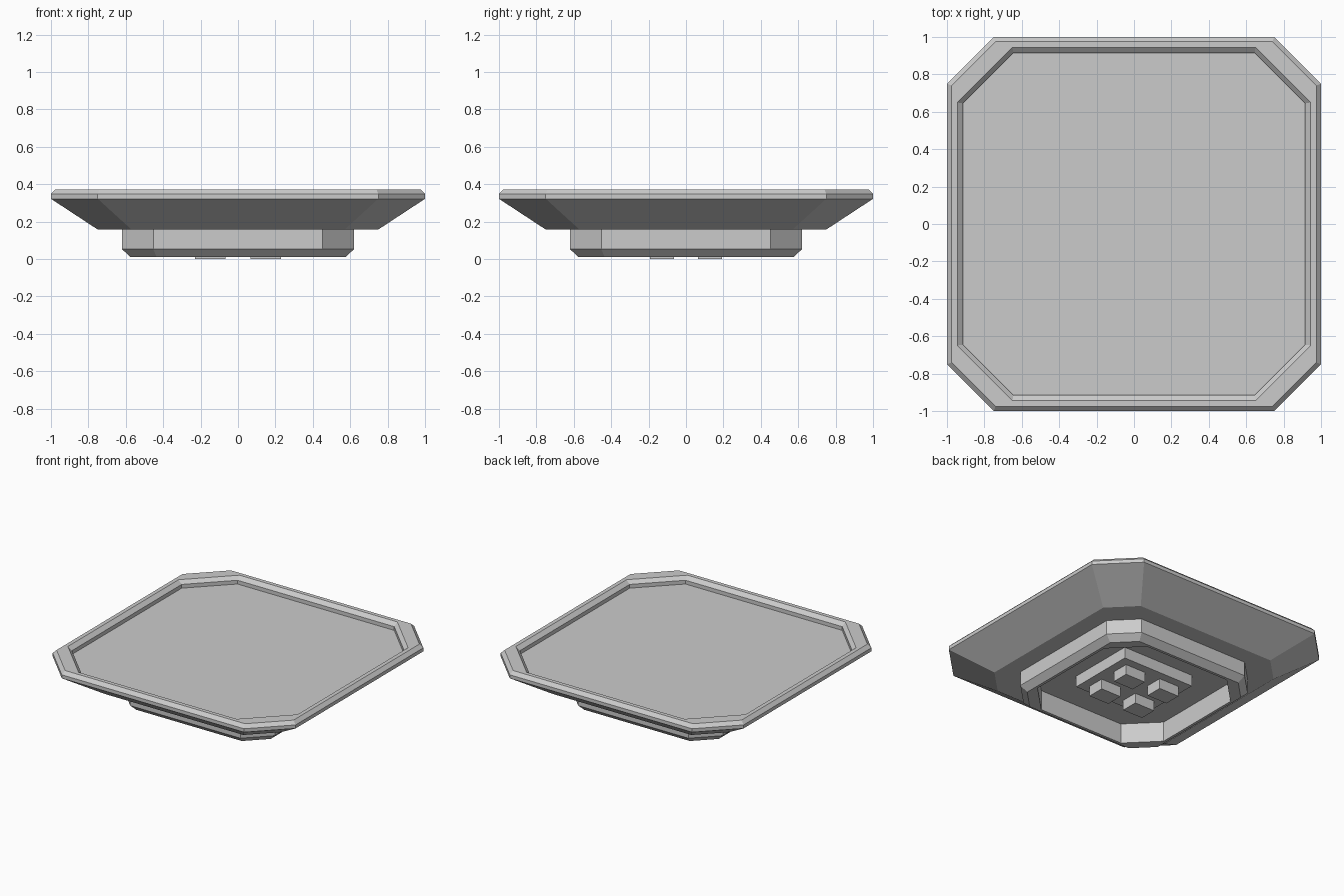
import bpy, bmesh

if "Cube" in bpy.data.objects:
    bpy.data.objects.remove(bpy.data.objects["Cube"])


def octagon(h, c, z):
    """Square of half-size h with corners cut, straight sides ending at +-c."""
    return [(h, -c, z), (h, c, z), (c, h, z), (-c, h, z),
            (-h, c, z), (-h, -c, z), (-c, -h, z), (c, -h, z)]


def loft(name, rings, closed=False):
    """Join octagon rings (h, c, z); cap the ends or close into a hollow ring."""
    bm = bmesh.new()
    loops = [[bm.verts.new(p) for p in octagon(*r)] for r in rings]
    pairs = list(zip(loops, loops[1:]))
    if closed:
        pairs.append((loops[-1], loops[0]))
    else:
        bm.faces.new(loops[0])
        bm.faces.new(loops[-1])
    for a, b in pairs:
        for i in range(8):
            j = (i + 1) % 8
            bm.faces.new((a[i], a[j], b[j], b[i]))
    finish(name, bm)


def box(name, x, y, z0, z1, sx, sy):
    bm = bmesh.new()
    bmesh.ops.create_cube(bm, size=1)
    for v in bm.verts:
        v.co = (x + v.co.x * sx, y + v.co.y * sy, (z0 + z1) / 2 + v.co.z * (z1 - z0))
    finish(name, bm)


def finish(name, bm):
    bmesh.ops.recalc_face_normals(bm, faces=bm.faces)
    me = bpy.data.meshes.new(name)
    bm.to_mesh(me)
    bm.free()
    bpy.context.collection.objects.link(bpy.data.objects.new(name, me))


# Tray: sloping underside, bevelled rim, bevelled lip and sunken floor
loft("tray", [(0.75, 0.57, 0.158), (1.0, 0.75, 0.322), (1.0, 0.75, 0.348),
              (0.975, 0.74, 0.373), (0.945, 0.65, 0.373), (0.915, 0.645, 0.348),
              (0.915, 0.645, 0.32)])

# Hollow base ring with bevelled lower edge
loft("base_ring", [(0.62, 0.453, 0.158), (0.62, 0.453, 0.053), (0.575, 0.435, 0.01),
                   (0.555, 0.35, 0.01), (0.555, 0.35, 0.158)], closed=True)

# Pedestal under the tray with four small blocks reaching the ground
box("pedestal", 0, 0, 0.075, 0.158, 0.59, 0.51)
for sx in (-1, 1):
    for sy in (-1, 1):
        box("foot_block", sx * 0.148, sy * 0.128, 0, 0.075, 0.165, 0.127)
